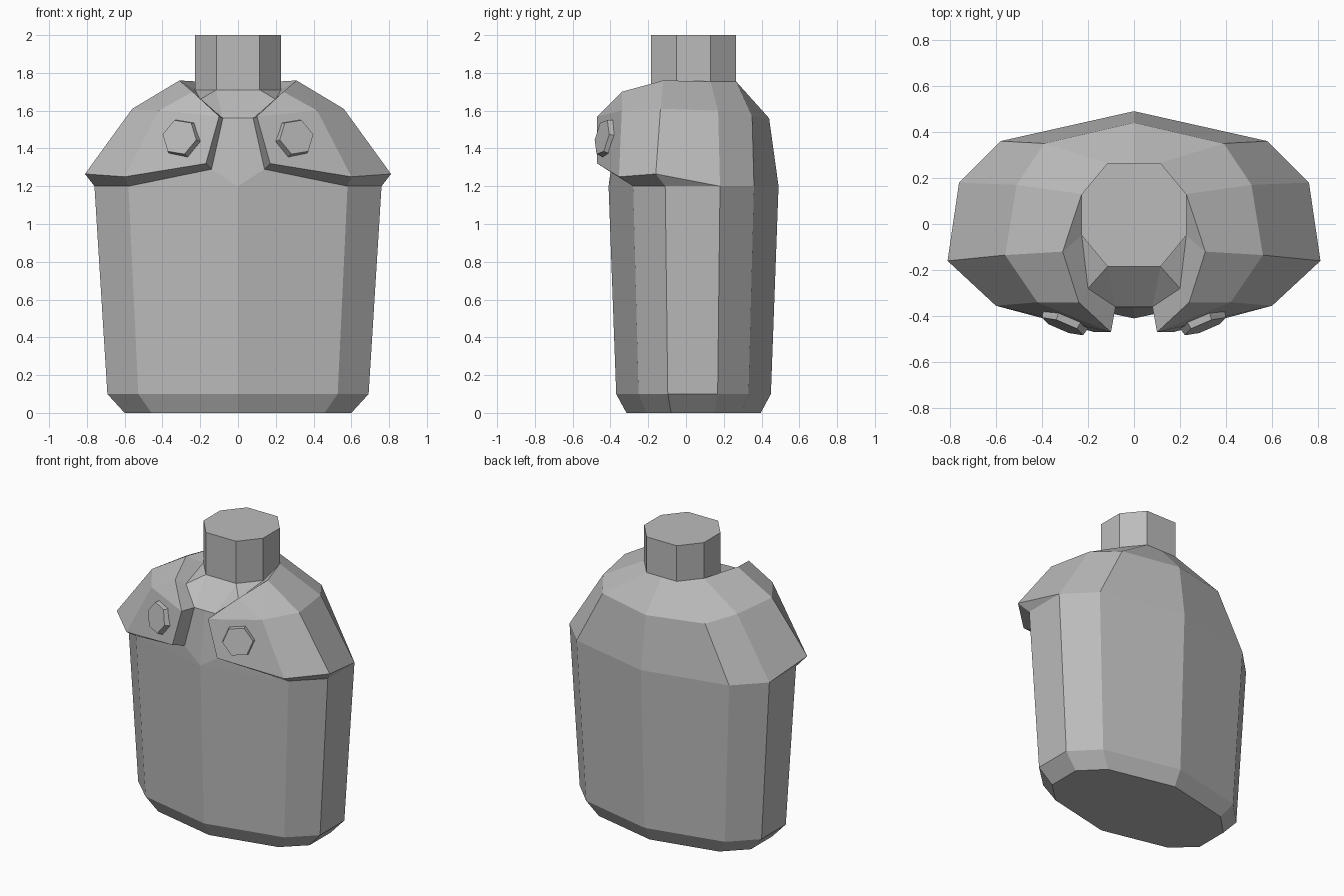
import bpy
import bmesh
from mathutils import Matrix, Vector

default_cube = bpy.data.objects.get("Cube")
if default_cube:
    bpy.data.objects.remove(default_cube, do_unlink=True)

grey = bpy.data.materials.new("plain grey")
grey.use_nodes = True
grey_colour = (0.5, 0.5, 0.5, 1)
grey.diffuse_color = grey_colour
grey.node_tree.nodes["Principled BSDF"].inputs["Base Color"].default_value = grey_colour


def finish_mirrored(name, mesh_builder):
    """Mirror the left half to the right, weld the seam and make an object."""
    half = mesh_builder.verts[:] + mesh_builder.edges[:] + mesh_builder.faces[:]
    copied = bmesh.ops.duplicate(mesh_builder, geom=half)["geom"]
    for item in copied:
        if isinstance(item, bmesh.types.BMVert):
            item.co.x = -item.co.x
    bmesh.ops.remove_doubles(mesh_builder, verts=mesh_builder.verts[:], dist=0.001)
    bmesh.ops.recalc_face_normals(mesh_builder, faces=mesh_builder.faces[:])
    mesh = bpy.data.meshes.new(name)
    mesh_builder.to_mesh(mesh)
    mesh_builder.free()
    mesh.materials.append(grey)
    part = bpy.data.objects.new(name, mesh)
    bpy.context.collection.objects.link(part)
    return part


def add_ring(mesh_builder, profile, height, scale=1.0, centre_y=0.04):
    """Add one half outline, scaled about the vertical axis."""
    return [mesh_builder.verts.new((x * scale, centre_y + (y - centre_y) * scale, height))
            for x, y in profile]


def loft(mesh_builder, rings):
    """Join neighbouring half outlines with quads."""
    for lower, upper in zip(rings, rings[1:]):
        for i in range(len(lower) - 1):
            mesh_builder.faces.new((lower[i], lower[i + 1], upper[i + 1], upper[i]))


# Half outlines, running from front centre to back centre
body_outline = [(0, -.41), (.58, -.28), (.76, -.11), (.76, .18), (.58, .36), (0, .49)]
neck_outline = [(0, -.185), (.115, -.185), (.227, -.05), (.227, .13), (.115, .265), (0, .265)]

# Flask: tapered body with a chamfered base
flask = bmesh.new()
base = add_ring(flask, body_outline, 0, 0.79)
chamfer = add_ring(flask, body_outline, 0.1, 0.91)
rim = add_ring(flask, body_outline, 1.2)
loft(flask, [base, chamfer, rim])
flask.faces.new(base)

# Shoulder: slopes from the rim up to the neck
collar = add_ring(flask, neck_outline, 1.755)
for vert in collar[:3]:
    vert.co.z = 1.71
point = flask.verts.new
back_mid = point((0, .44, 1.56))
back_corner = point((.39, .35, 1.57))
back_side = point((.51, .17, 1.6))

# Cover flap: raised outer skin
flap_top = point((.31, -.12, 1.76))
flap_side = point((.56, -.135, 1.61))
flap_wing = point((.81, -.16, 1.265))
flap_hem = point((.6, -.355, 1.25))
flap_bend = point((.42, -.34, 1.6))
flap_collar = point((.24, -.34, 1.7))
flap_tip = point((.1, -.47, 1.57))
flap_inner = point((.17, -.47, 1.32))

# Recess: the flask surface seen between the flaps
front_mid = point((0, -.36, 1.56))
recess_tip = point((.08, -.36, 1.56))
recess_inner = point((.14, -.38, 1.29))
recess_collar = point((.2, -.28, 1.66))

back_faces = [
    (rim[5], rim[4], back_corner, back_mid),
    (rim[4], rim[3], back_side, back_corner),
    (back_mid, back_corner, collar[4], collar[5]),
    (back_corner, back_side, collar[3], collar[4]),
]
flap_faces = [
    (rim[3], flap_wing, flap_side, back_side),
    (back_side, flap_side, flap_top, collar[3]),
    (flap_wing, flap_hem, flap_bend, flap_side),
    (flap_side, flap_bend, flap_top),
    (flap_top, flap_bend, flap_collar),
    (flap_collar, flap_bend, flap_tip),
    (flap_tip, flap_bend, flap_hem, flap_inner),
    (flap_top, collar[2], collar[3]),
]
recess_faces = [
    (collar[2], recess_collar, collar[1]),
    (collar[1], recess_collar, recess_tip),
    (collar[1], recess_tip, front_mid, collar[0]),
    (front_mid, recess_tip, recess_inner, rim[0]),
    (recess_inner, rim[1], rim[0]),
]
for corners in back_faces + flap_faces + recess_faces:
    flask.faces.new(corners)

# Flap edge: narrow walls joining the raised skin to the recess
outer_edge = [flap_top, flap_collar, flap_tip, flap_inner, flap_hem, flap_wing]
inner_edge = [collar[2], recess_collar, recess_tip, recess_inner, rim[1], rim[2]]
loft(flask, [outer_edge, inner_edge])
flask.faces.new((flap_wing, rim[2], rim[3]))
finish_mirrored("flask_with_cover", flask)

# Neck cap: eight-sided prism
cap = bmesh.new()
cap_bottom = add_ring(cap, neck_outline, 1.7)
cap_top = add_ring(cap, neck_outline, 2)
loft(cap, [cap_bottom, cap_top])
cap.faces.new(cap_bottom)
cap.faces.new(cap_top)
finish_mirrored("neck_cap", cap)

# Snap buttons: tapered six-sided studs on the flaps
studs = bmesh.new()
outward = Vector((.36, -.9, .18)).normalized()
across = Vector((0, 0, 1)).cross(outward).normalized()
upward = outward.cross(across)
placement = Matrix((across, upward, outward)).transposed().to_4x4()
placement.translation = Vector((.31, -.445, 1.46)) - outward * 0.04
turn = Matrix.Rotation(0.15, 4, "Z") @ Matrix.Rotation(0.5236 * 2, 4, "Z")
bmesh.ops.create_cone(studs, cap_ends=True, segments=6, radius1=0.117, radius2=0.098,
                      depth=0.08, matrix=placement @ turn @ Matrix.Rotation(0.5236, 4, "Z"))
finish_mirrored("snap_buttons", studs)
